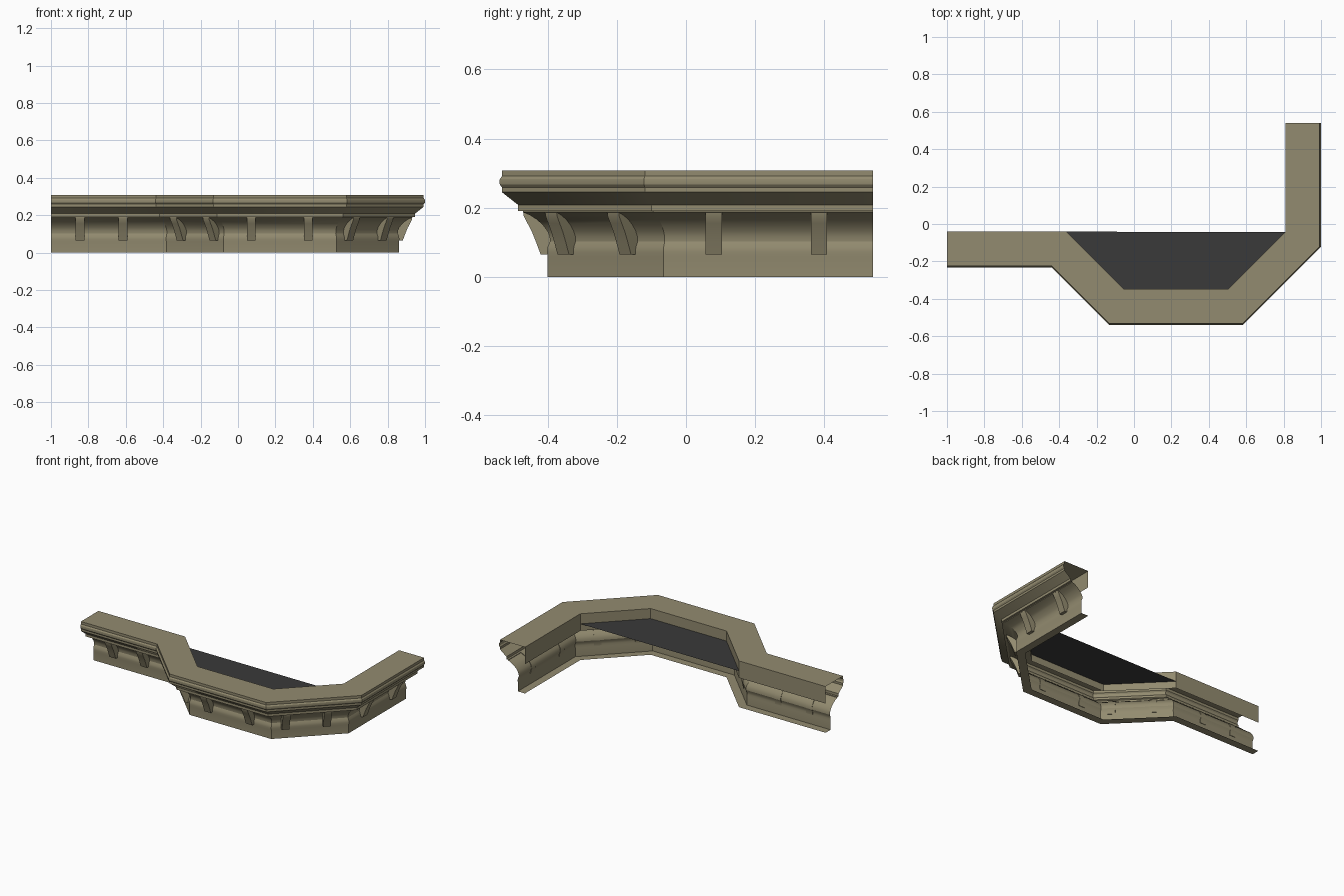
import bpy, math
from mathutils import Vector

if "Cube" in bpy.data.objects:
    bpy.data.objects.remove(bpy.data.objects["Cube"])


def material(name, rgb):
    m = bpy.data.materials.new(name)
    m.diffuse_color = (*rgb, 1)
    m.use_nodes = True
    m.node_tree.nodes["Principled BSDF"].inputs["Base Color"].default_value = m.diffuse_color
    return m


STONE = material("olive_stone", (0.29, 0.258, 0.16))
DARK = material("dark_floor", (0.042, 0.042, 0.042))

# Outermost line of the cornice, seen from above
PATH = [Vector(p) for p in [(-1, -.232), (-.441, -.232), (-.134, -.539),
                            (.583, -.539), (1, -.122), (1, .54)]]


def inward(j):
    d = (PATH[j + 1] - PATH[j]).normalized()
    return Vector((-d.y, d.x))


def offset(j, d):
    """Path corner j moved inwards by d, with mitred corners."""
    if j == 0:
        return PATH[0] + inward(0) * d
    if j == len(PATH) - 1:
        return PATH[j] + inward(j - 1) * d
    a, b = inward(j - 1), inward(j)
    return PATH[j] + (a + b) * (d / (1 + a.dot(b)))


def make(name, verts, faces, mat):
    me = bpy.data.meshes.new(name)
    me.from_pydata(verts, [], faces)
    me.materials.append(mat)
    ob = bpy.data.objects.new(name, me)
    bpy.context.collection.objects.link(ob)
    bpy.ops.object.select_all(action='DESELECT')
    ob.select_set(True)
    bpy.context.view_layer.objects.active = ob
    bpy.ops.object.shade_smooth_by_angle(angle=math.radians(28))
    return ob


# Moulding section: (depth from outermost line, height), bottom to top to back lip
INNER = .191
PROFILE = [(INNER, 0), (.139, 0), (.139, .058), (.137, .072), (.139, .087),
           (.146, .102), (.145, .117), (.138, .133), (.126, .149),
           (.109, .165), (.089, .178), (.068, .187), (.068, .191),
           (.054, .191), (.054, .208), (.007, .245), (.007, .259),
           (.001, .267), (0, .275), (.001, .283), (.007, .291),
           (.007, .308), (INNER, .308), (INNER, .195)]
n = len(PROFILE)
verts = [(*offset(j, d), z) for j in range(len(PATH)) for d, z in PROFILE]
faces = [(j * n + i, (j + 1) * n + i, (j + 1) * n + i + 1, j * n + i + 1)
         for j in range(len(PATH) - 1) for i in range(n - 1)]
make("cornice", verts, faces, STONE)

# Balcony floor inside the bay
make("balcony_floor", [(*offset(j, INNER), .241) for j in range(1, 5)],
     [(0, 1, 2, 3)], DARK)

# Brackets: (depth, height) outline extruded sideways, two on each straight run
BRACKET = [(.141, .065), (.119, .065), (.106, .10), (.094, .13), (.081, .155),
           (.07, .176), (.068, .191), (.09, .182), (.112, .166),
           (.129, .15), (.141, .133), (.148, .117), (.149, .102), (.142, .087)]
HALF = .0235
SPOTS = [(.277, .688), (.15, .72), (.285, .71), (.24, .67), (.305, .765)]
k = len(BRACKET)
for j, pair in enumerate(SPOTS):
    run = PATH[j + 1] - PATH[j]
    along, inn = run.normalized(), inward(j)
    for t in pair:
        base = PATH[j] + run * t
        vs = [(*(base + along * s * HALF + inn * d), z)
              for s in (-1, 1) for d, z in BRACKET]
        fs = [tuple(range(k))[::-1], tuple(range(k, 2 * k))]
        fs += [(i, (i + 1) % k, k + (i + 1) % k, k + i) for i in range(k)]
        ob = make("bracket", vs, fs, STONE)
        # Keep the outline facing outwards
        import bmesh
        bm = bmesh.new()
        bm.from_mesh(ob.data)
        bmesh.ops.recalc_face_normals(bm, faces=bm.faces)
        bm.to_mesh(ob.data)
        bm.free()
